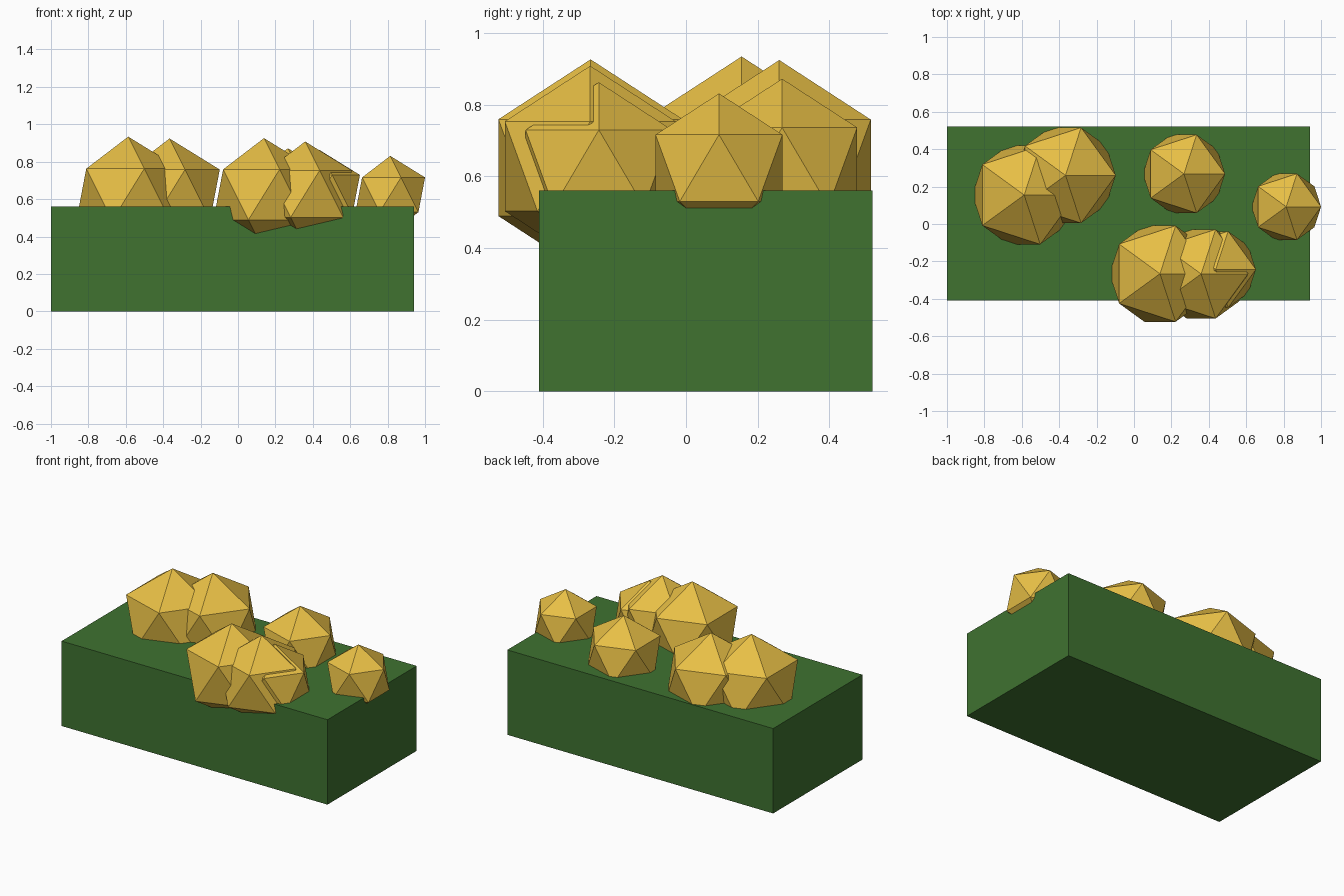
import bpy

if "Cube" in bpy.data.objects:
    bpy.data.objects.remove(bpy.data.objects["Cube"])


def material(name, color):
    mat = bpy.data.materials.new(name)
    mat.diffuse_color = (*color, 1)
    mat.use_nodes = True
    mat.node_tree.nodes["Principled BSDF"].inputs["Base Color"].default_value = mat.diffuse_color
    return mat


green = material("leaf_green", (0.05, 0.17, 0.03))
gold = material("blossom_gold", (0.80, 0.52, 0.06))

# Clipped hedge block
x0, x1, y0, y1, height = -1.0, 0.94, -0.41, 0.52, 0.56
bpy.ops.mesh.primitive_cube_add(
    size=1, location=((x0 + x1) / 2, (y0 + y1) / 2, height / 2))
hedge = bpy.context.object
hedge.name = "hedge_block"
hedge.scale = (x1 - x0, y1 - y0, height)
bpy.ops.object.transform_apply(location=False, rotation=False, scale=True)
hedge.data.materials.append(green)

# Low-poly blossoms sunk into the top: x, y, z, radius
blossoms = [
    (-0.587, 0.155, 0.624, 0.310),
    (-0.366, 0.260, 0.624, 0.300),
    (0.267, 0.268, 0.626, 0.246),
    (0.814, 0.092, 0.623, 0.208),
    (0.139, -0.266, 0.624, 0.302),
    (0.359, -0.267, 0.628, 0.280),
    (0.437, -0.243, 0.622, 0.240),
]
for i, (x, y, z, r) in enumerate(blossoms, 1):
    bpy.ops.mesh.primitive_ico_sphere_add(
        subdivisions=1, radius=r, location=(x, y, z))
    blossom = bpy.context.object
    blossom.name = f"blossom_{i}"
    blossom.data.materials.append(gold)
